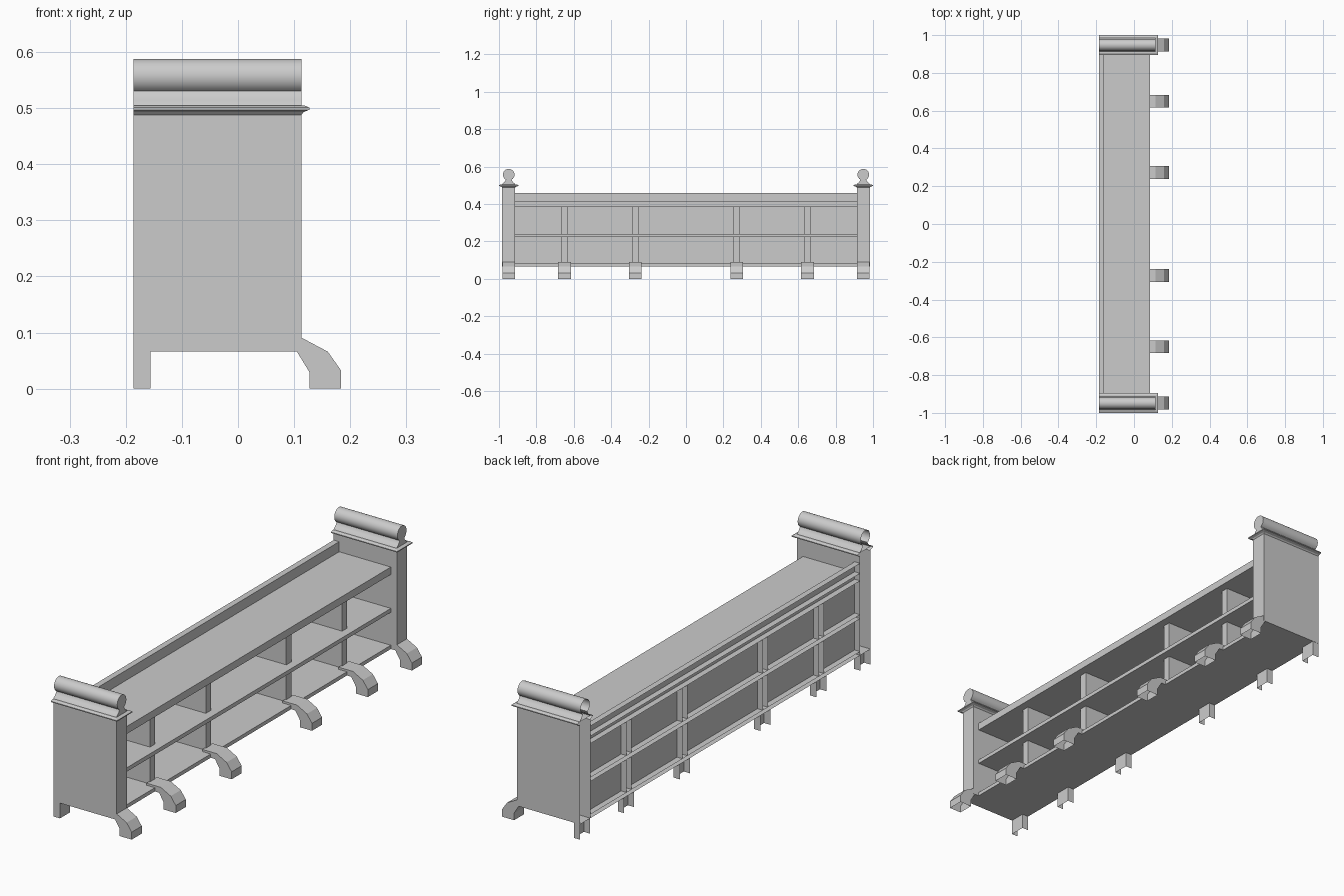
import bpy, bmesh
from math import sin, cos, radians

if "Cube" in bpy.data.objects:
    bpy.data.objects.remove(bpy.data.objects["Cube"])

BACK = -0.186      # open rear plane of the whole shell
END_Y = 0.948      # centre of the end panels


def finish(name, bm, smooth=False):
    bmesh.ops.recalc_face_normals(bm, faces=bm.faces[:])
    me = bpy.data.meshes.new(name)
    bm.to_mesh(me)
    bm.free()
    ob = bpy.data.objects.new(name, me)
    bpy.context.collection.objects.link(ob)
    if smooth:
        bpy.ops.object.select_all(action='DESELECT')
        ob.select_set(True)
        bpy.context.view_layer.objects.active = ob
        bpy.ops.object.shade_smooth_by_angle(angle=radians(35))
    return ob


def box(name, x, y, z, skip=()):
    """Box between ranges; skip lists sides left open, e.g. '-x'."""
    bm = bmesh.new()
    v = {(i, j, k): bm.verts.new((x[i], y[j], z[k]))
         for i in (0, 1) for j in (0, 1) for k in (0, 1)}
    for axis in range(3):
        for s in (0, 1):
            if '-+'[s] + 'xyz'[axis] in skip:
                continue
            corners = []
            for a, b in ((0, 0), (1, 0), (1, 1), (0, 1)):
                c = [a, b]
                c.insert(axis, s)
                corners.append(v[tuple(c)])
            bm.faces.new(corners)
    return finish(name, bm)


def front_leg(name, y, inner_x):
    """Splayed foot, profile in xz, open underneath and at the rear."""
    prof = [(0.127, 0), (0.127, 0.03), (0.105, 0.066), (inner_x, 0.066),
            (inner_x, 0.091), (0.113, 0.091), (0.16, 0.066), (0.184, 0.032), (0.184, 0)]
    if inner_x > 0.1:
        prof = prof[:3] + prof[5:]
    bm = bmesh.new()
    a, b = [[bm.verts.new((px, y + s * 0.034, pz)) for px, pz in prof] for s in (-1, 1)]
    bm.faces.new(a)
    bm.faces.new(b)
    for i in range(len(prof) - 1):
        bm.faces.new((a[i], a[i + 1], b[i + 1], b[i]))
    finish(name, bm)


def cap_moulding(name, y):
    """Flared slab over an end panel, open at the rear."""
    rings = [(0.113, 0.035, 0.488), (0.117, 0.04, 0.493), (0.127, 0.0525, 0.497),
             (0.127, 0.0525, 0.501), (0.118, 0.043, 0.505)]
    bm = bmesh.new()
    rows = [[bm.verts.new(p) for p in ((BACK, y - h, z), (x, y - h, z), (x, y + h, z), (BACK, y + h, z))]
            for x, h, z in rings]
    for lo, hi in zip(rows, rows[1:]):
        for i in range(3):
            bm.faces.new((lo[i], lo[i + 1], hi[i + 1], hi[i]))
    bm.faces.new(rows[-1])
    finish(name, bm)


def scroll(name, y):
    """Rounded crest on a flared neck, run along x, closed only at the front."""
    half = [(0.036, 0.504), (0.034, 0.508), (0.024, 0.516), (0.018, 0.524)]
    arc = [(0.031 * sin(radians(t)), 0.557 + 0.031 * -cos(radians(t))) for t in range(30, 331, 15)]
    prof = half + arc + [(-a, b) for a, b in reversed(half)]
    bm = bmesh.new()
    rear, front = [[bm.verts.new((x, y + py, pz)) for py, pz in prof] for x in (BACK, 0.113)]
    for i in range(len(prof) - 1):
        bm.faces.new((rear[i], rear[i + 1], front[i + 1], front[i]))
    bm.faces.new(front)
    finish(name, bm, smooth=True)


# End assemblies
for side, s in (('left', -1), ('right', 1)):
    y = s * END_Y
    box(side + '_end_panel', (BACK, 0.113), (y - 0.035, y + 0.035), (0.066, 0.488), ('-x', '+z'))
    cap_moulding(side + '_cap_moulding', y)
    scroll(side + '_scroll', y)

# Long shelves, hollow from behind
W = END_Y - 0.035
for name, z in (('bottom_shelf', (0.066, 0.082)), ('middle_shelf', (0.223, 0.24)),
                ('top_shelf', (0.385, 0.417))):
    box(name, (BACK, 0.085), (-W, W), z, ('-x', '-y', '+y'))

# Back panel with its raised lip
box('back_panel', (BACK, -0.16), (-W, W), (0.082, 0.46), ('-x', '-y', '+y', '-z'))

# Upright dividers in both tiers
for i, y in enumerate((-0.65, -0.272, 0.272, 0.65)):
    for tier, z in (('lower', (0.082, 0.223)), ('upper', (0.24, 0.385))):
        box(f'{tier}_divider_{i + 1}', (BACK, 0.05), (y - 0.017, y + 0.017), z, ('-x', '-z', '+z'))

# Feet
for i, y in enumerate((-END_Y, -0.65, -0.272, 0.272, 0.65, END_Y)):
    front_leg(f'front_leg_{i + 1}', y, 0.113 if abs(y) > 0.9 else 0.045)
    box(f'back_leg_{i + 1}', (BACK, -0.156), (y - 0.034, y + 0.034), (0, 0.066), ('-x', '-z', '+z'))
